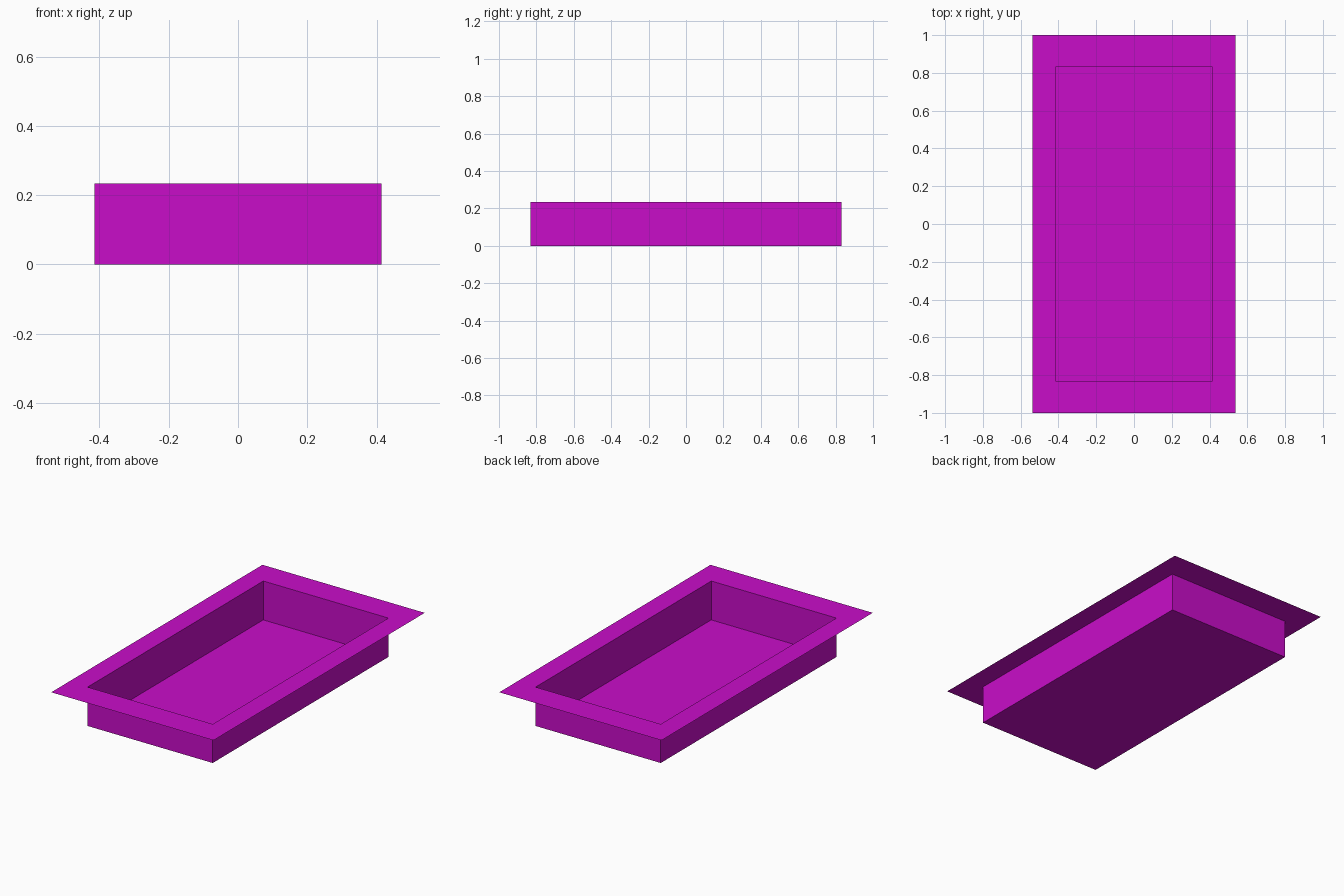
import bpy, bmesh

if "Cube" in bpy.data.objects:
    bpy.data.objects.remove(bpy.data.objects["Cube"])

magenta = bpy.data.materials.new("magenta")
magenta.diffuse_color = (0.584, 0.004, 0.584, 1)
magenta.use_nodes = True
magenta.node_tree.nodes["Principled BSDF"].inputs["Base Color"].default_value = magenta.diffuse_color

DEPTH = 0.233
BASIN = (0.415, 0.832)   # half sizes of the basin
RIM = (0.538, 1.0)       # half sizes of the flat rim


def ring(bm, half, z):
    """Rectangle of four vertices, counter-clockwise from above."""
    hx, hy = half
    return [bm.verts.new((sx * hx, sy * hy, z))
            for sx, sy in ((-1, -1), (1, -1), (1, 1), (-1, 1))]


def bridge(bm, inner, outer):
    """Join two rectangles with four quads facing up or inward."""
    for i in range(4):
        j = (i + 1) % 4
        bm.faces.new((inner[j], inner[i], outer[i], outer[j]))


def sheet_object(name, bm):
    mesh = bpy.data.meshes.new(name)
    bm.to_mesh(mesh)
    bm.free()
    mesh.materials.append(magenta)
    obj = bpy.data.objects.new(name, mesh)
    bpy.context.collection.objects.link(obj)


# Open thin-sheet tray: floor, upright walls, flat flange
bm = bmesh.new()
floor = ring(bm, BASIN, 0)
lip = ring(bm, BASIN, DEPTH)
edge = ring(bm, RIM, DEPTH)
bm.faces.new(floor)
bridge(bm, floor, lip)
bridge(bm, lip, edge)
sheet_object("flanged_tray", bm)
